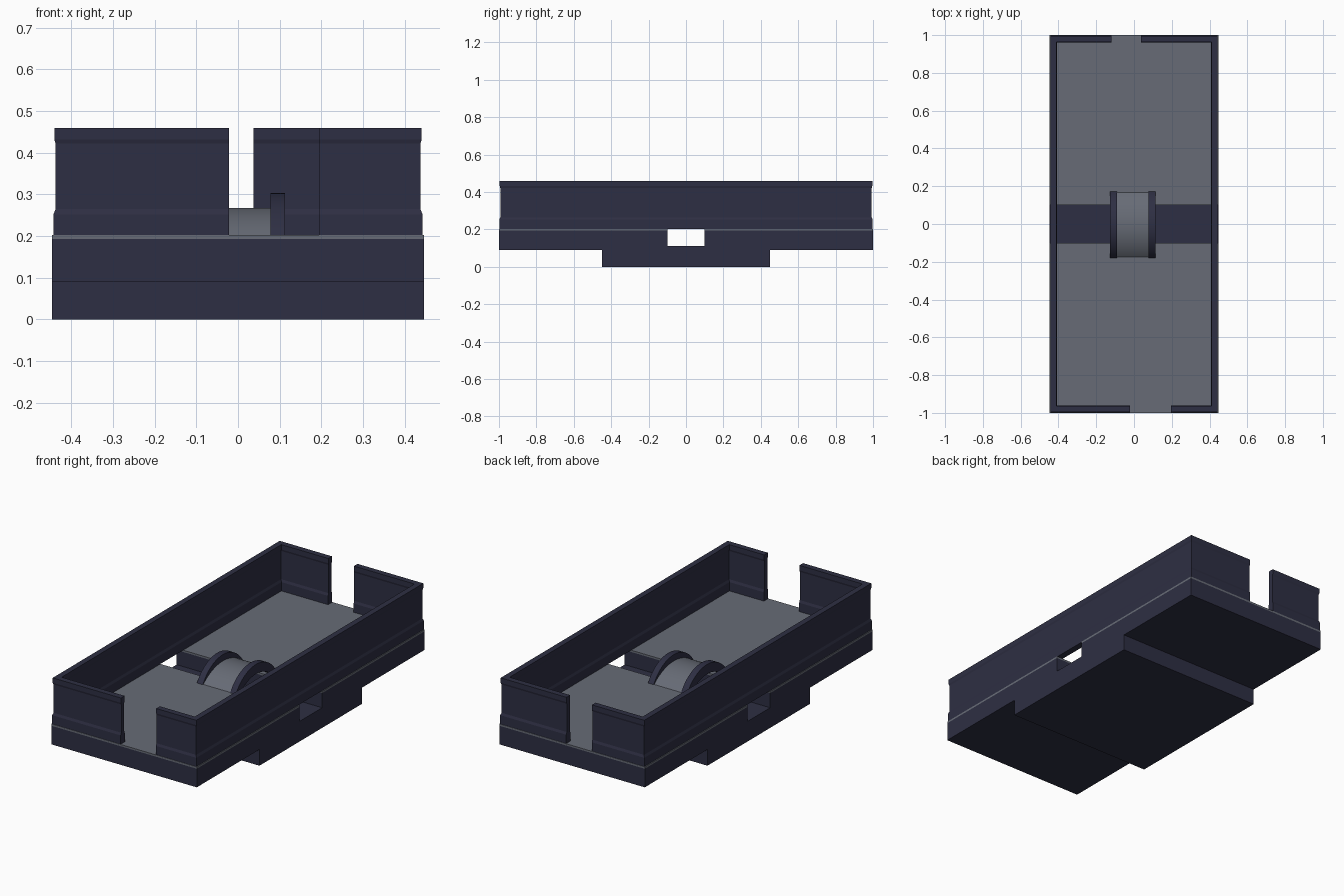
import bpy, bmesh, math

if "Cube" in bpy.data.objects:
    bpy.data.objects.remove(bpy.data.objects["Cube"])


def material(name, rgb):
    m = bpy.data.materials.new(name)
    m.diffuse_color = (*rgb, 1)
    m.use_nodes = True
    m.node_tree.nodes["Principled BSDF"].inputs["Base Color"].default_value = m.diffuse_color
    return m


DARK = material("dark_navy", (0.027, 0.028, 0.056))
GREY = material("slate_grey", (0.135, 0.148, 0.180))


def finish(name, bm, mat):
    bmesh.ops.recalc_face_normals(bm, faces=bm.faces)
    me = bpy.data.meshes.new(name)
    bm.to_mesh(me)
    bm.free()
    me.materials.append(mat)
    ob = bpy.data.objects.new(name, me)
    bpy.context.collection.objects.link(ob)
    return ob


def loft(name, rings, mat):
    """Join matching closed rings into a capped solid."""
    bm = bmesh.new()
    loops = [[bm.verts.new(p) for p in ring] for ring in rings]
    n = len(loops[0])
    for a, b in zip(loops, loops[1:]):
        for i in range(n):
            j = (i + 1) % n
            bm.faces.new((a[i], a[j], b[j], b[i]))
    bm.faces.new(loops[0])
    bm.faces.new(loops[-1])
    return finish(name, bm, mat)


def extrude_x(name, profile, x0, x1, mat):
    """Extrude a (y, z) profile along x."""
    return loft(name, [[(x, y, z) for y, z in profile] for x in (x0, x1)], mat)


X = 0.447
FLOOR = 0.203

# Base: stepped block with a channel across the middle
half = [(0.45, 0), (0.45, 0.09), (1, 0.09), (1, 0.193), (0.1, 0.193), (0.1, 0.112)]
extrude_x("base", half + [(-y, z) for y, z in reversed(half)], -X, X, DARK)

# Floor plates on either side of the channel
for name, y0, y1 in (("front_floor", -1, -0.1), ("back_floor", 0.1, 1)):
    extrude_x(name, [(y0, 0.193), (y1, 0.193), (y1, FLOOR), (y0, FLOOR)], -X, X, GREY)

# Moulded walls: (inward offset, z) profile swept round each side, with end gaps
WX, WY, T = 0.443, 0.998, 0.036
outer = [(0, FLOOR), (0, 0.252), (0.005, 0.265), (0.005, 0.422), (0.002, 0.432), (0.002, 0.459)]
profile = outer + [(T - d, z) for d, z in reversed(outer)]
for name, s, back_x, front_x in (("left_wall", -1, -0.12, -0.022), ("right_wall", 1, 0.037, 0.195)):
    rings = [
        [(back_x, WY - d, z) for d, z in profile],
        [(s * (WX - d), WY - d, z) for d, z in profile],
        [(s * (WX - d), -WY + d, z) for d, z in profile],
        [(front_x, -WY + d, z) for d, z in profile],
    ]
    loft(name, rings, DARK)


# Arched bridge over the channel
def arch(name, x0, x1, half_out, rise_out, half_in, rise_in, mat, n=24):
    def arc(h, rise):
        r = (h * h + rise * rise) / (2 * rise)
        a = math.asin(h / r)
        return [(-0.004 + r * math.sin(-a + 2 * a * i / n),
                 FLOOR + rise - r + r * math.cos(-a + 2 * a * i / n)) for i in range(n + 1)]
    ob = extrude_x(name, arc(half_out, rise_out) + arc(half_in, rise_in)[::-1], x0, x1, mat)
    bpy.ops.object.select_all(action="DESELECT")
    ob.select_set(True)
    bpy.context.view_layer.objects.active = ob
    bpy.ops.object.shade_smooth_by_angle(angle=math.radians(30))


arch("bridge_deck", -0.09, 0.078, 0.172, 0.065, 0.13, 0.046, GREY)
for name, x0, x1 in (("left_bridge_rim", -0.126, -0.09), ("right_bridge_rim", 0.078, 0.113)):
    arch(name, x0, x1, 0.176, 0.100, 0.13, 0.046, DARK)
